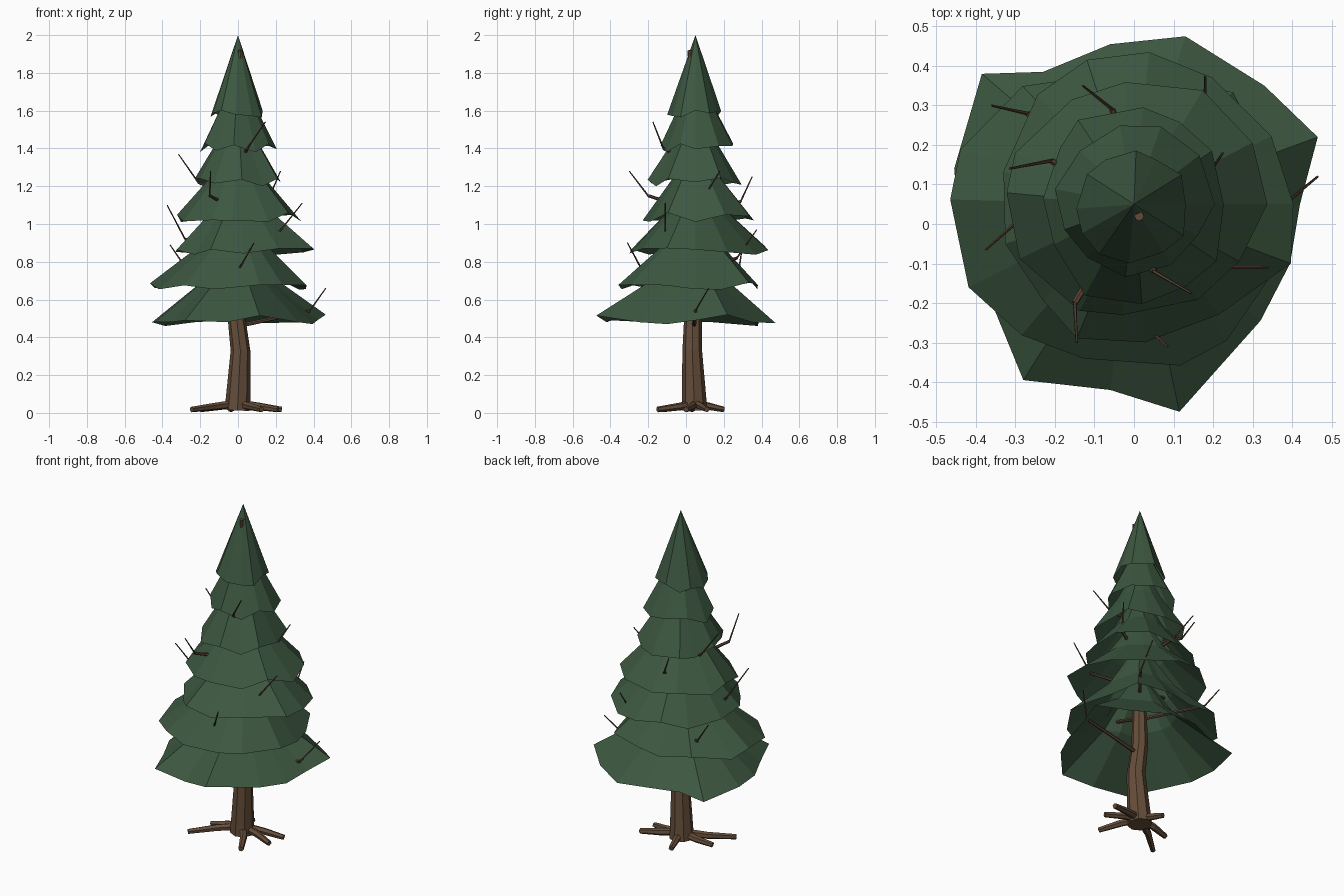
import bpy, bmesh, random
from math import sin, cos, pi
from mathutils import Vector

if "Cube" in bpy.data.objects:
    bpy.data.objects.remove(bpy.data.objects["Cube"])

random.seed(4)
AXIS = (0.0, 0.05)


def material(name, rgb):
    m = bpy.data.materials.new(name)
    m.diffuse_color = (*rgb, 1)
    m.use_nodes = True
    m.node_tree.nodes["Principled BSDF"].inputs["Base Color"].default_value = m.diffuse_color
    return m


GREEN = material("needles", (0.046, 0.097, 0.052))
BARK = material("bark", (0.13, 0.075, 0.042))
TWIG = material("twig", (0.1, 0.055, 0.035))


def finish(name, bm, mat):
    mesh = bpy.data.meshes.new(name)
    bm.to_mesh(mesh)
    bm.free()
    mesh.materials.append(mat)
    ob = bpy.data.objects.new(name, mesh)
    bpy.context.collection.objects.link(ob)
    return ob


def tube(name, points, radii, sides, mat):
    """Tapered flat-faced tube swept along a path, capped at both ends."""
    bm = bmesh.new()
    pts = [Vector(p) for p in points]
    side, prev, rings = None, None, []
    for i, p in enumerate(pts):
        a, b = pts[max(i - 1, 0)], pts[min(i + 1, len(pts) - 1)]
        t = ((p - a).normalized() + (b - p).normalized()).normalized()
        side = t.orthogonal().normalized() if prev is None else prev.rotation_difference(t) @ side
        up, prev = t.cross(side), t
        rings.append([bm.verts.new(p + radii[i] * (side * cos(2 * pi * k / sides) + up * sin(2 * pi * k / sides)))
                      for k in range(sides)])
    for lo, hi in zip(rings, rings[1:]):
        for k in range(sides):
            j = (k + 1) % sides
            bm.faces.new((lo[k], lo[j], hi[j], hi[k]))
    bm.faces.new(rings[0][::-1])
    bm.faces.new(rings[-1])
    return finish(name, bm, mat)


def skirt(name, rim, slope_z, apex_z):
    """Irregular cone, open below: the skirt aims at slope_z, then steepens up to apex_z."""
    bm = bmesh.new()
    aim = Vector((*AXIS, slope_z))
    ring = [bm.verts.new(p) for p in rim]
    n = len(ring)
    if apex_z > slope_z:
        cut = sum(p[2] for p in rim) / n + 0.21
        upper = [bm.verts.new(v.co.lerp(aim, (cut - v.co.z) / (slope_z - v.co.z))) for v in ring]
        for k in range(n):
            j = (k + 1) % n
            bm.faces.new((ring[k], ring[j], upper[j], upper[k]))
        ring = upper
    top = bm.verts.new((*AXIS, apex_z))
    for k in range(n):
        bm.faces.new((ring[k], ring[(k + 1) % n], top))
    finish(name, bm, GREEN)


# Trunk
trunk = [(-0.003, 0.045, 0.015), (0.013, 0.033, 0.33), (-0.01, 0.037, 0.52), (0.0, 0.045, 0.9),
         (0.0, 0.05, 1.4), (0.013, 0.02, 1.92)]
tube("trunk", trunk, [0.068, 0.052, 0.046, 0.034, 0.022, 0.012], 8, BARK)

# Roots
for i, (x, y) in enumerate([(-0.245, -0.13), (0.23, 0.11), (0.125, -0.15), (0.21, 0.0), (-0.2, 0.03), (-0.04, 0.2)]):
    mid = (x * 0.5, 0.045 + (y - 0.045) * 0.46 + 0.01, 0.034)
    tube(f"root_{i + 1}", [(0, 0.045, 0.05), mid, (x, y, 0.018)], [0.022, 0.02, 0.015], 6, BARK)

# Lowest foliage skirt, rim as seen from above
outline = [(0.42, 0.05), (0.465, 0.22), (0.33, 0.35), (0.13, 0.475), (-0.06, 0.455), (-0.23, 0.385), (-0.385, 0.38),
           (-0.455, 0.14), (-0.44, -0.03), (-0.36, -0.2), (-0.28, -0.395), (-0.06, -0.42), (0.115, -0.475),
           (0.32, -0.245), (0.395, -0.1)]
heights = [0.49, 0.52, 0.48, 0.475, 0.49, 0.48, 0.46, 0.48, 0.48, 0.48, 0.49, 0.48, 0.515, 0.48, 0.47]
skirt("foliage_1", [(*p, z) for p, z in zip(outline, heights)], 0.85, 0.98)

# Upper foliage skirts: sides, min x, max x, min y, max y, rim z, slope z, apex z
layers = [(14, -0.46, 0.375, -0.36, 0.40, 0.675, 1.04, 1.17),
          (13, -0.35, 0.41, -0.31, 0.45, 0.86, 1.22, 1.34),
          (12, -0.34, 0.32, -0.25, 0.37, 1.035, 1.41, 1.5),
          (12, -0.24, 0.24, -0.20, 0.30, 1.22, 1.62, 1.68),
          (11, -0.20, 0.195, -0.135, 0.26, 1.405, 1.81, 1.85),
          (12, -0.145, 0.138, -0.10, 0.18, 1.585, 2.0, 2.0)]
for n, (sides, x0, x1, y0, y1, z, slope, apex) in enumerate(layers):
    rim = []
    for k in range(sides):
        a = 2 * pi * (k + (random.uniform(-0.2, 0.2) if k else 0)) / sides
        rx = x1 if cos(a) > 0 else -x0
        ry = y1 - AXIS[1] if sin(a) > 0 else AXIS[1] - y0
        s = random.uniform(0.93, 1.06)
        rim.append((rx * s * cos(a), AXIS[1] + ry * s * sin(a), z + random.uniform(-0.025, 0.025)))
    skirt(f"foliage_{n + 2}", rim, slope, apex)

# Branches: bough out to the needles, then a thin upturned twig
branches = [((0.38, 0.05, 0.54), (0.465, 0.12, 0.66)), ((0.01, -0.24, 0.77), (0.085, -0.31, 0.90)),
            ((-0.28, 0.02, 0.92), (-0.375, -0.065, 1.10)), ((0.22, -0.11, 0.96), (0.34, -0.11, 1.11)),
            ((-0.15, -0.20, 1.15), (-0.145, -0.30, 1.28)), ((-0.21, 0.16, 1.22), (-0.315, 0.14, 1.37)),
            ((0.05, -0.12, 1.40), (0.145, -0.175, 1.54)), ((0.17, 0.10, 1.15), (0.225, 0.18, 1.28)),
            ((0.18, 0.27, 0.82), (0.18, 0.375, 0.97)), ((-0.055, 0.29, 1.12), (-0.13, 0.35, 1.25)),
            ((-0.27, 0.28, 0.76), (-0.36, 0.30, 0.89))]
for i, (elbow, tip) in enumerate(branches):
    start = (0.0, 0.042, elbow[2] - 0.08)
    tube(f"branch_{i + 1}", [start, elbow], [0.012, 0.008], 6, TWIG)
    tube(f"twig_{i + 1}", [elbow, tip], [0.005, 0.003], 5, TWIG)
